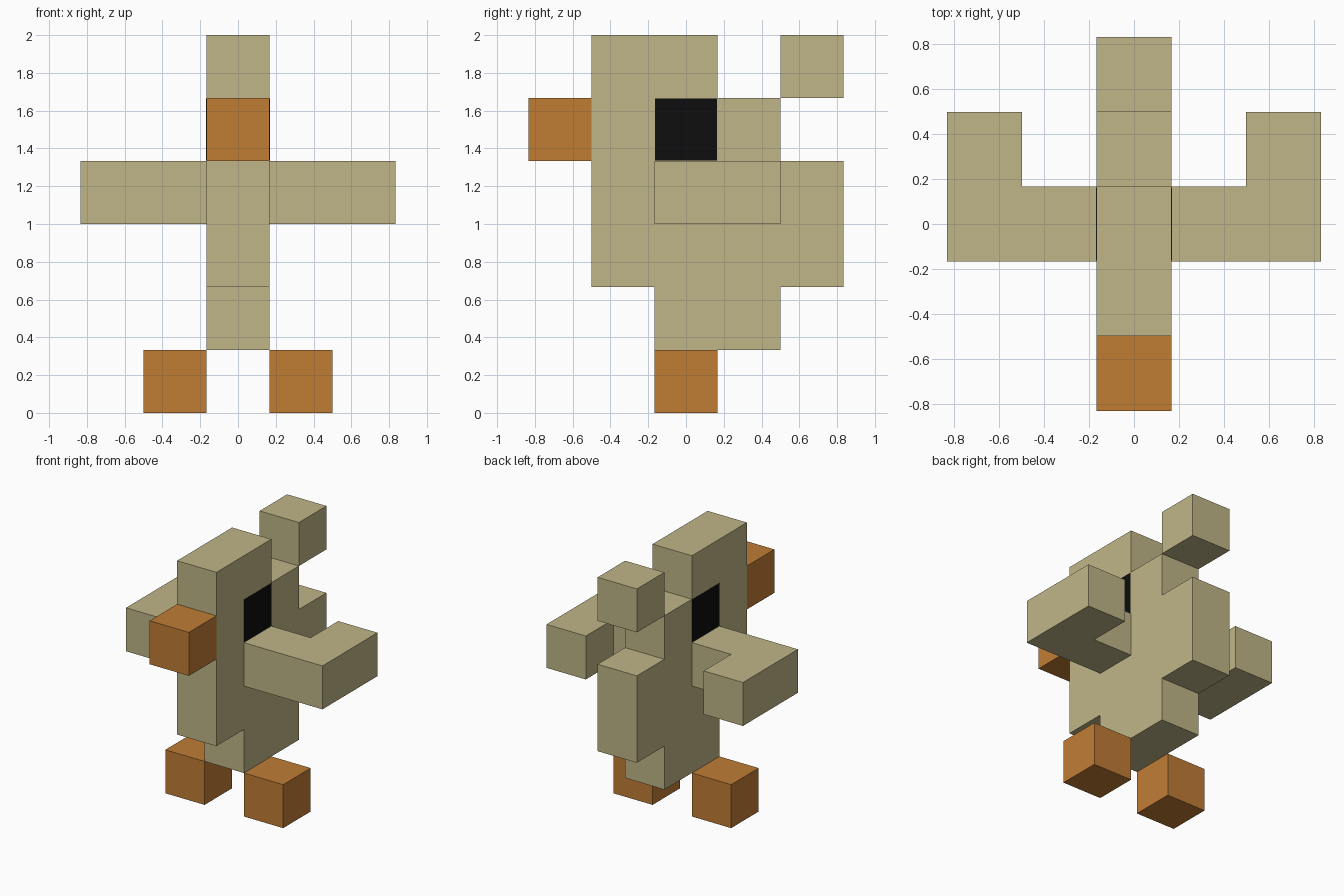
import bpy
import bmesh
from mathutils import Matrix, Vector

if "Cube" in bpy.data.objects:
    bpy.data.objects.remove(bpy.data.objects["Cube"], do_unlink=True)

U = 1 / 3  # edge of one block; all shapes are laid out in blocks


def make_material(name, color):
    mat = bpy.data.materials.new(name)
    mat.use_nodes = True
    mat.diffuse_color = (*color, 1)
    bsdf = mat.node_tree.nodes["Principled BSDF"]
    bsdf.inputs["Base Color"].default_value = (*color, 1)
    bsdf.inputs["Roughness"].default_value = 0.9
    return mat


tan = make_material("tan", (0.53, 0.468, 0.246))
orange = make_material("orange", (0.527, 0.205, 0.036))
black = make_material("black", (0.004, 0.004, 0.004))


def finish(name, bm, mat):
    bmesh.ops.recalc_face_normals(bm, faces=bm.faces[:])
    mesh = bpy.data.meshes.new(name)
    bm.to_mesh(mesh)
    bm.free()
    mesh.materials.append(mat)
    obj = bpy.data.objects.new(name, mesh)
    bpy.context.collection.objects.link(obj)
    return obj


def box(name, center, size, mat):
    """Box with centre and size in blocks."""
    bm = bmesh.new()
    place = Matrix.Translation(Vector(center) * U) @ Matrix.Diagonal((*[s * U for s in size], 1))
    bmesh.ops.create_cube(bm, size=1, matrix=place)
    return finish(name, bm, mat)


def prism(name, points, direction, mat):
    """Outline in blocks, extruded along a direction."""
    bm = bmesh.new()
    face = bm.faces.new([bm.verts.new(Vector(p) * U) for p in points])
    result = bmesh.ops.extrude_face_region(bm, geom=[face], use_keep_orig=True)
    moved = [v for v in result["geom"] if isinstance(v, bmesh.types.BMVert)]
    bmesh.ops.translate(bm, verts=moved, vec=Vector(direction) * U)
    return finish(name, bm, mat)


# Body and head: one side outline (y, z) extruded across the width
outline = [(-0.5, 1), (1.5, 1), (1.5, 2), (2.5, 2), (2.5, 4), (1.5, 4), (1.5, 5),
           (0.5, 5), (0.5, 6), (-1.5, 6), (-1.5, 2), (-0.5, 2)]
prism("body", [(-0.5, y, z) for y, z in outline], (1, 0, 0), tan)

# Beak and raised tail tip
box("beak", (0, -2, 4.5), (1, 1, 1), orange)
box("tail_tip", (0, 2, 5.5), (1, 1, 1), tan)

# Paired parts
for side, s in (("left", 1), ("right", -1)):
    wing = [(0.5, -0.5), (2.5, -0.5), (2.5, 1.5), (1.5, 1.5), (1.5, 0.5), (0.5, 0.5)]
    prism(side + "_wing", [(s * x, y, 3) for x, y in wing], (0, 0, 1), tan)
    box(side + "_foot", (s, 0, 0.5), (1, 1, 1), orange)
    box(side + "_eye", (s * 0.5, 0, 4.5), (0.012, 0.98, 0.98), black)
